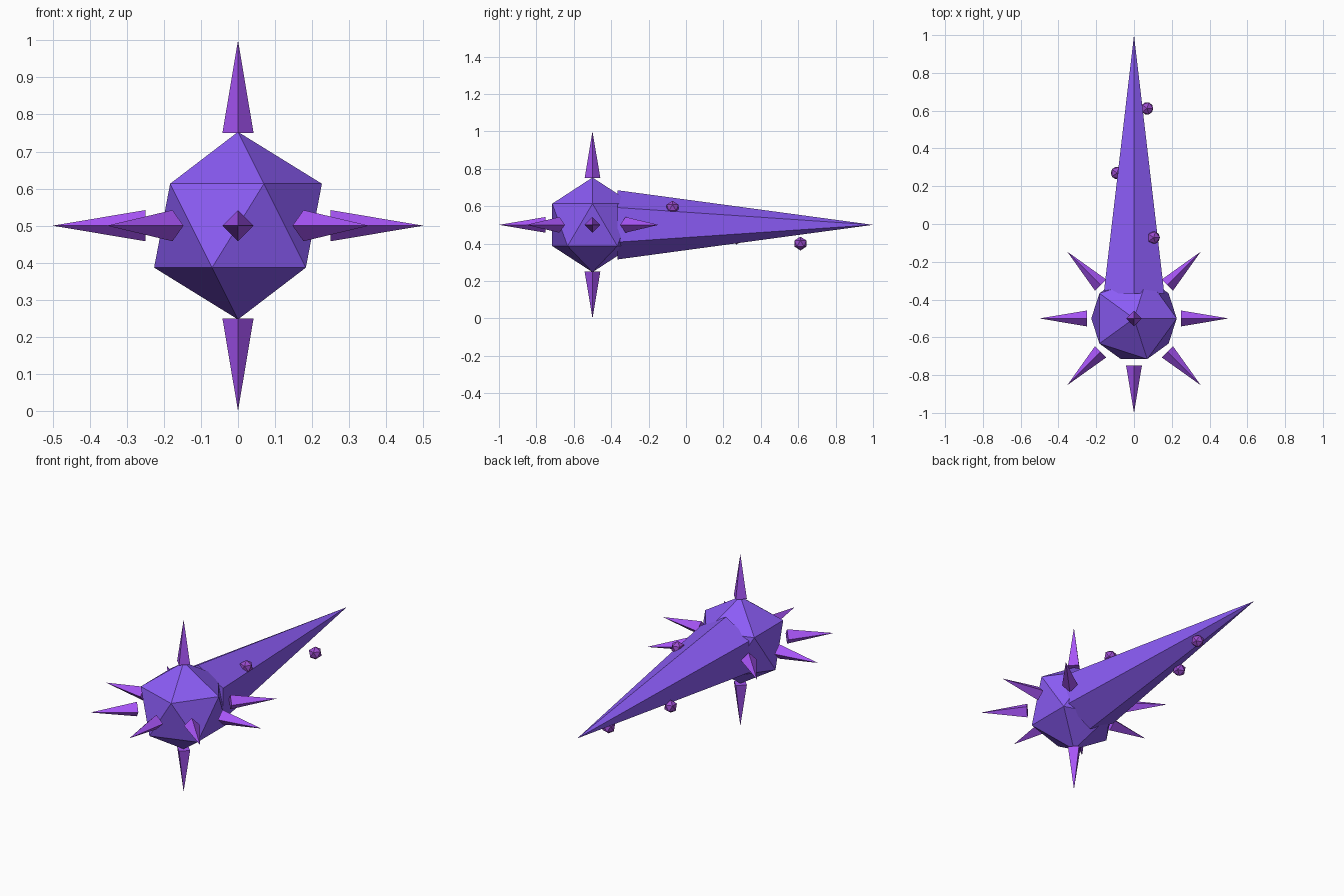
import bpy
from math import pi, cos, sin

if "Cube" in bpy.data.objects:
    bpy.data.objects.remove(bpy.data.objects["Cube"])


def make_material(name, rgb):
    mat = bpy.data.materials.new(name)
    mat.diffuse_color = (*rgb, 1)
    mat.use_nodes = True
    mat.node_tree.nodes["Principled BSDF"].inputs["Base Color"].default_value = mat.diffuse_color
    return mat


VIOLET = make_material("violet", (0.26, 0.107, 0.92))
PURPLE = make_material("purple", (0.39, 0.09, 0.93))
ORCHID = make_material("orchid", (0.33, 0.07, 0.62))
CENTRE = (0, -0.5, 0.5)


def finish(name, mat):
    ob = bpy.context.object
    ob.name = name
    ob.data.materials.append(mat)
    return ob


def ball(name, radius, loc, mat):
    bpy.ops.mesh.primitive_ico_sphere_add(subdivisions=1, radius=radius, location=loc)
    return finish(name, mat)


def cone(name, sides, radius, length, loc, rot, mat):
    bpy.ops.mesh.primitive_cone_add(vertices=sides, radius1=radius, radius2=0,
                                    depth=length, location=loc, rotation=rot)
    return finish(name, mat)


# faceted core
ball("core", 0.253, CENTRE, VIOLET)

# long six-sided tail, pointing backwards
cone("tail", 6, 0.185, 1.367, (0, 1 - 1.367 / 2, 0.5), (-pi / 2, 0, 0), VIOLET)

# ring of eight four-sided spikes, floating just off the core
for i in range(8):
    a = i * pi / 4
    loc = (0.375 * cos(a), CENTRE[1] + 0.375 * sin(a), CENTRE[2])
    cone(f"ring_spike_{i + 1}", 4, 0.042, 0.25, loc, (0, pi / 2, a), PURPLE)

# top and bottom spikes
cone("top_spike", 4, 0.042, 0.25, (0, -0.5, 0.875), (0, 0, 0), PURPLE)
cone("bottom_spike", 4, 0.042, 0.25, (0, -0.5, 0.125), (pi, 0, 0), PURPLE)

# small beads beside the tail
for i, loc in enumerate([(0.104, -0.072, 0.592), (-0.09, 0.27, 0.432), (0.069, 0.612, 0.4)]):
    ball(f"bead_{i + 1}", 0.037, loc, ORCHID)
